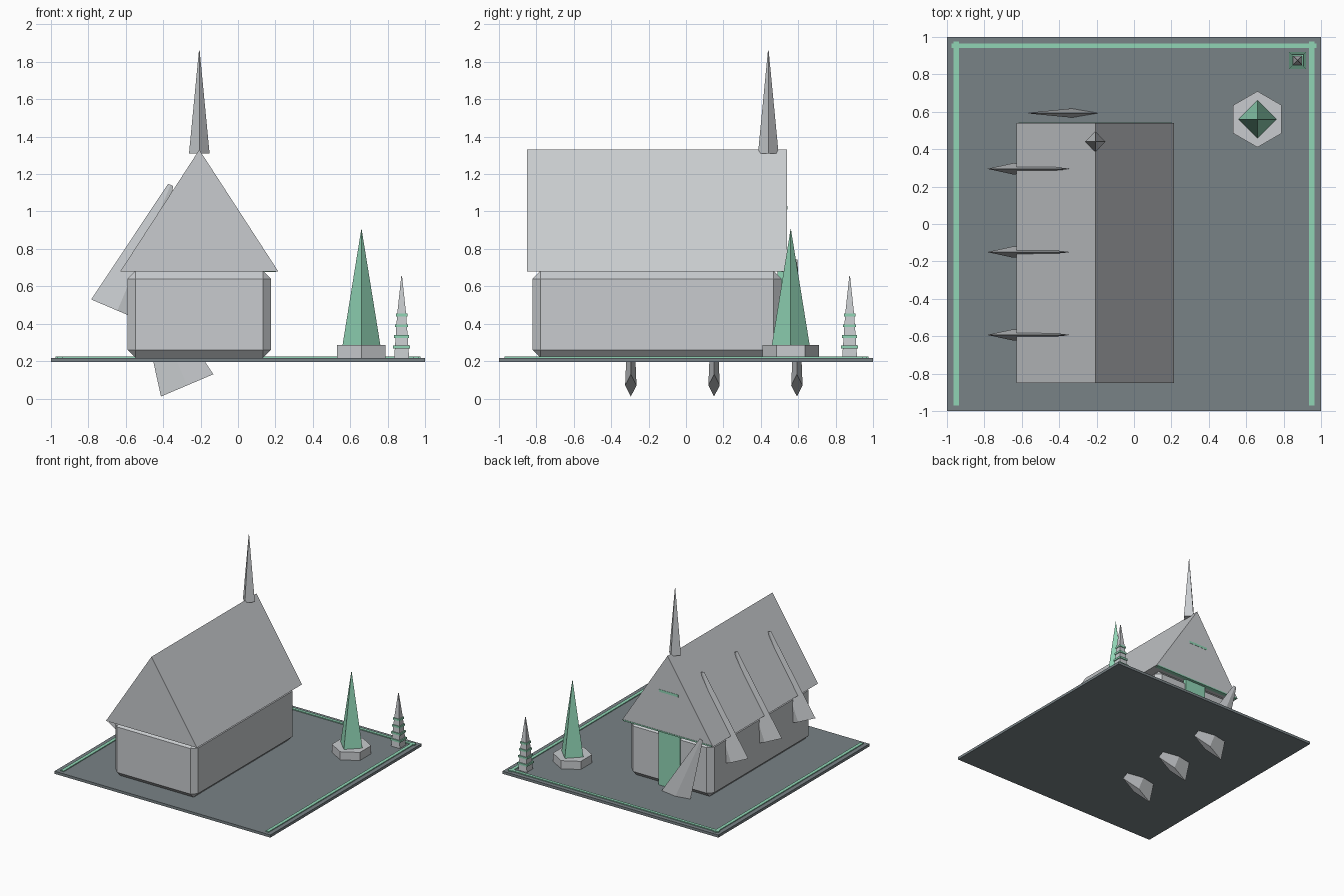
import bpy, bmesh, math
from mathutils import Matrix, Vector

cube = bpy.data.objects.get("Cube")
if cube:
    bpy.data.objects.remove(cube, do_unlink=True)


def material(name, r, g, b):
    mat = bpy.data.materials.new(name)
    mat.use_nodes = True
    mat.diffuse_color = (r, g, b, 1)
    mat.node_tree.nodes["Principled BSDF"].inputs["Base Color"].default_value = (r, g, b, 1)
    return mat


STONE = material("pale grey stone", 0.58, 0.60, 0.62)
SLATE = material("dark slate", 0.19, 0.225, 0.24)
MINT = material("mint green", 0.28, 0.66, 0.46)


def finish(bm, name, mat):
    bmesh.ops.recalc_face_normals(bm, faces=bm.faces)
    mesh = bpy.data.meshes.new(name)
    bm.to_mesh(mesh)
    bm.free()
    mesh.materials.append(mat)
    obj = bpy.data.objects.new(name, mesh)
    bpy.context.collection.objects.link(obj)
    return obj


def box(name, mat, x, y, z, chamfer=0):
    """Box from three (low, high) ranges."""
    bm = bmesh.new()
    bmesh.ops.create_cube(bm, size=1)
    for v in bm.verts:
        v.co = [(lo + hi) / 2 + c * (hi - lo) for c, (lo, hi) in zip(v.co, (x, y, z))]
    if chamfer:
        bmesh.ops.bevel(bm, geom=bm.edges[:], offset=chamfer, segments=1, affect='EDGES')
    return finish(bm, name, mat)


def spire(name, mat, x, y, rings, sides=4, turn=0):
    """Stack of polygon rings given as (radius, height)."""
    bm = bmesh.new()
    loops = []
    for radius, z in rings:
        angles = [turn + i * math.tau / sides for i in range(sides)]
        loops.append([bm.verts.new((x + radius * math.cos(a), y + radius * math.sin(a), z))
                      for a in angles])
    for low, high in zip(loops, loops[1:]):
        for i in range(sides):
            j = (i + 1) % sides
            bm.faces.new((low[i], low[j], high[j], high[i]))
    bm.faces.new(loops[0])
    bm.faces.new(loops[-1])
    return finish(bm, name, mat)


def buttress(name, base, lean, y):
    """Leaning, flattened four-sided taper."""
    bm = bmesh.new()
    length = 0.73
    bmesh.ops.create_cone(bm, cap_ends=True, segments=4, radius1=0.152,
                          radius2=0.015, depth=length)
    corner = max(bm.verts, key=lambda v: v.co.length).co
    square_turn = -math.atan2(corner.y, corner.x)
    place = (Matrix.Translation(Vector((base[0], y, base[1])))
             @ Matrix.Rotation(math.radians(lean), 4, 'Y')
             @ Matrix.Translation((0, 0, length / 2))
             @ Matrix.Diagonal((1, 0.2, 1, 1))
             @ Matrix.Rotation(square_turn, 4, 'Z'))
    bm.transform(place)
    return finish(bm, name, STONE)


GROUND = 0.217
CENTRE = -0.207

# Ground slab and its border strips
box("ground_slab", SLATE, (-1, 1), (-1, 1), (0.195, GROUND))
for side, name in ((-1, "right"), (1, "left")):
    x = side * 0.95
    box(name + "_border", MINT, (x - 0.014, x + 0.014), (-0.97, 0.975), (0.21, 0.224))
box("back_border", MINT, (-0.975, 0.975), (0.94, 0.965), (0.21, 0.225))

# Hall with chamfered edges
box("hall_walls", STONE, (-0.59, 0.176), (-0.82, 0.51), (GROUND, 0.682), 0.042)

# Solid gable roof
bm = bmesh.new()
ends = [[bm.verts.new((CENTRE + dx, y, z)) for dx, z in ((-0.422, 0.68), (0.422, 0.68), (0, 1.33))]
        for y in (-0.85, 0.54)]
for end in ends:
    bm.faces.new(end)
for i in range(3):
    j = (i + 1) % 3
    bm.faces.new((ends[0][i], ends[0][j], ends[1][j], ends[1][i]))
finish(bm, "gable_roof", STONE)

# Back door, eave trim and gable plate
box("back_door", MINT, (CENTRE - 0.1, CENTRE + 0.1), (0.49, 0.52), (GROUND, 0.68))
box("eave_trim", MINT, (CENTRE - 0.41, CENTRE + 0.41), (0.51, 0.543), (0.676, 0.687))
box("gable_plate", MINT, (CENTRE - 0.1, CENTRE + 0.08), (0.535, 0.542), (1.01, 1.03))

# Roof spire
spire("roof_spire", STONE, CENTRE, 0.44, ((0.055, 1.31), (0.002, 1.86)))

# Leaning buttresses: upper row on the roof, lower row through the slab
for i, y in enumerate((-0.593, -0.15, 0.295)):
    buttress(f"upper_buttress_{i + 1}", (-0.645, 0.47), 23, y)
    buttress(f"lower_buttress_{i + 1}", (-0.272, 0.07), -23, -y)

# Tree in a hexagonal planter
spire("planter", STONE, 0.66, 0.56, ((0.15, GROUND), (0.15, 0.285)), 6, math.pi / 2)
spire("tree", MINT, 0.66, 0.56, ((0.102, 0.28), (0.001, 0.905)))

# Small banded pillar in the corner
diagonal = math.sqrt(2)
spire("corner_pillar", STONE, 0.875, 0.875,
      [(r * diagonal, z) for r, z in ((0.04, GROUND), (0.024, 0.45), (0.002, 0.655))],
      4, math.pi / 4)
for i in range(4):
    z = 0.275 + i * 0.057
    r = 0.045 - i * 0.005
    box(f"pillar_band_{i + 1}", MINT, (0.875 - r, 0.875 + r), (0.875 - r, 0.875 + r),
        (z - 0.008, z + 0.008))
